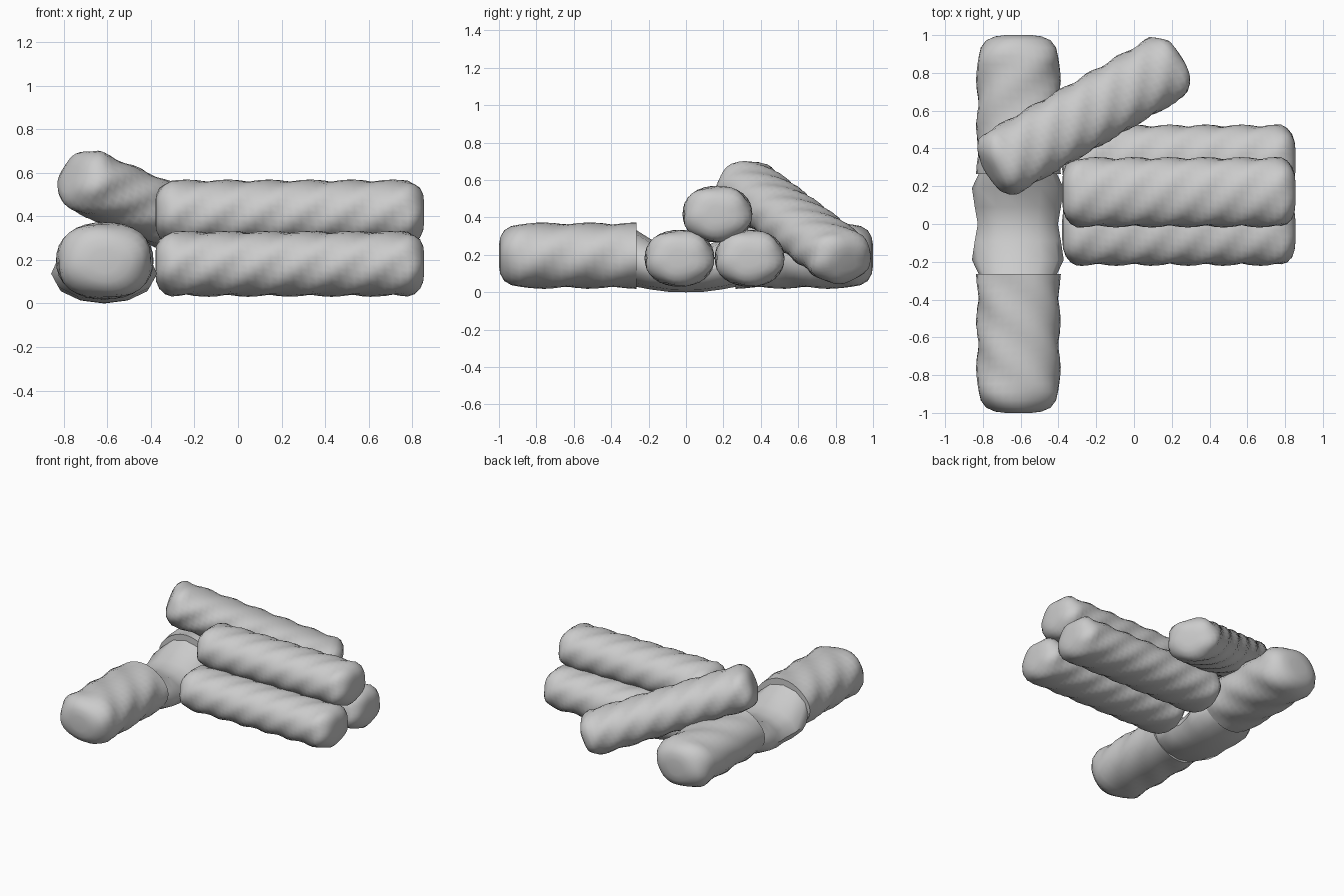
import bpy, bmesh, math
from mathutils import Matrix, Vector

if "Cube" in bpy.data.objects:
    bpy.data.objects.remove(bpy.data.objects["Cube"])


def loft(name, rings, caps=(True, True), matrix=Matrix()):
    """Skin a list of closed rings into a smooth object."""
    bm = bmesh.new()
    vs = [[bm.verts.new(matrix @ Vector(p)) for p in r] for r in rings]
    n = len(vs[0])
    for a, b in zip(vs, vs[1:]):
        for i in range(n):
            j = (i + 1) % n
            bm.faces.new((a[i], a[j], b[j], b[i]))
    for use, r in zip(caps, (vs[0], vs[-1])):
        if use:
            bm.faces.new(r)
    bmesh.ops.recalc_face_normals(bm, faces=bm.faces)
    me = bpy.data.meshes.new(name)
    bm.to_mesh(me)
    bm.free()
    ob = bpy.data.objects.new(name, me)
    bpy.context.collection.objects.link(ob)
    bpy.ops.object.select_all(action='DESELECT')
    ob.select_set(True)
    bpy.context.view_layer.objects.active = ob
    bpy.ops.object.shade_smooth_by_angle(angle=math.radians(50))
    return ob


def twisted_rings(length, ry, rz, lobes, pitch, amp, bevel, open_start=False):
    """Rings along +x with spiral ridges and rounded ends."""
    ends = [(0.0, 0.3), (0.06, 0.55), (0.25, 0.77), (0.6, 0.92)]
    steps = max(8, int((length - 2 * bevel) / 0.035))
    start = 0 if open_start else bevel
    span = length - bevel - start
    body = [(start + span * i / steps, 1.0) for i in range(steps + 1)]
    tail = [(length - t * bevel, s) for t, s in reversed(ends)]
    head = [] if open_start else [(t * bevel, s) for t, s in ends]
    rings = []
    for x, s in head + body + tail:
        ring = []
        for i in range(32):
            a = math.tau * i / 32
            wave = math.cos(lobes * (a + math.tau * x / pitch))
            k = s * (1 + amp * wave)
            c, d = math.cos(a), math.sin(a)
            e = (abs(c) ** 2.2 + abs(d) ** 2.2) ** (-1 / 2.2)
            ring.append((x, ry * k * c * e, rz * k * d * e))
        rings.append(ring)
    return rings


# Stacked small logs and the leaning log
L = 1.235
small = twisted_rings(L, 0.180, 0.146, 5, 0.95, 0.04, 0.075)
for name, y, z in (("log_front", -0.035, 0.182), ("log_back", 0.34, 0.182),
                   ("log_top", 0.168, 0.418)):
    loft(name, small, matrix=Matrix.Translation((-0.38, y, z)))

lean = (Matrix.Translation((-0.265, 0.575, 0.375))
        @ Matrix.Rotation(math.radians(30), 4, 'Z')
        @ Matrix.Rotation(math.radians(20.5), 4, 'Y')
        @ Matrix.Translation((-L / 2, 0, 0)))
loft("leaning_log", small, matrix=lean)

# Two mirrored halves of the large log
half = twisted_rings(0.735, 0.217, 0.172, 4, 1.0, 0.035, 0.11, open_start=True)
for name, s in (("large_log_front", -1), ("large_log_back", 1)):
    rings = [[(-0.612 + y, s * (0.265 + x), 0.196 + z) for x, y, z in r] for r in half]
    loft(name, rings, caps=(True, True))

# Worn saddle joining the halves: y, half width, bottom, top
side = [(0.27, 0.205, 0.03, 0.335), (0.19, 0.243, 0.015, 0.285), (0.09, 0.228, 0.002, 0.24)]
profile = ([(-y, w, lo, hi) for y, w, lo, hi in side] + [(0, 0.212, 0, 0.225)]
           + list(reversed(side)))
rings = []
for y, w, lo, hi in profile:
    mid = lo + (hi - lo) * 0.45
    ring = []
    for i in range(12):
        a = math.tau * i / 12
        d = math.sin(a)
        ring.append((-0.615 + w * math.cos(a), y, mid + d * ((hi - mid) if d > 0 else (mid - lo))))
    rings.append(ring)
loft("log_saddle", rings)
